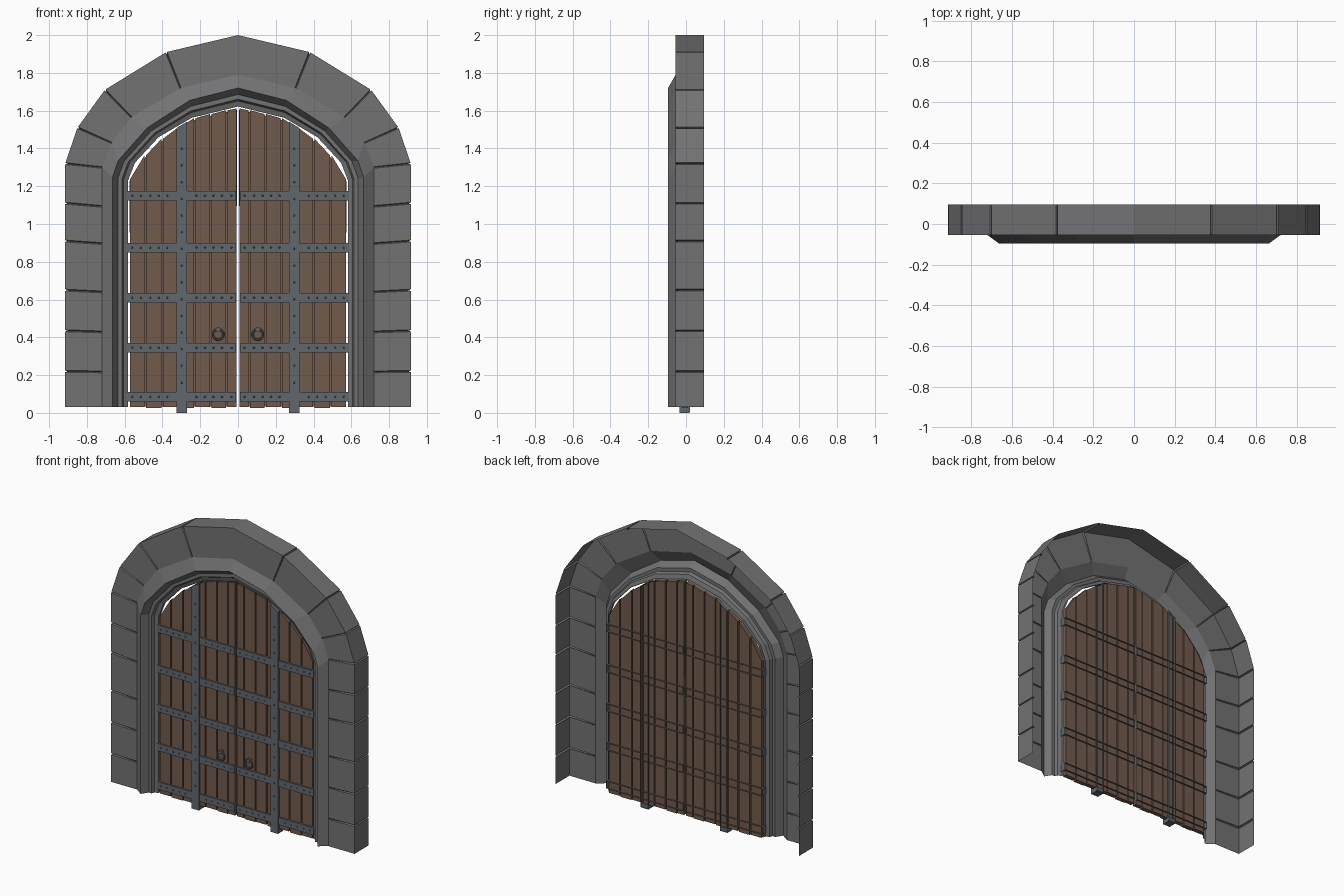
import bpy, bmesh, math
from mathutils import Vector, Matrix

if "Cube" in bpy.data.objects:
    bpy.data.objects.remove(bpy.data.objects["Cube"])


def material(name, rgb):
    m = bpy.data.materials.new(name)
    m.diffuse_color = (*rgb, 1)
    m.use_nodes = True
    m.node_tree.nodes["Principled BSDF"].inputs["Base Color"].default_value = m.diffuse_color
    return m


STONE = material("stone", (0.17, 0.17, 0.175))
WOOD = material("wood", (0.17, 0.105, 0.075))
IRON = material("iron", (0.12, 0.135, 0.155))


def finish(bm, name, mat, mirror=True, weld=False):
    me = bpy.data.meshes.new(name)
    bm.to_mesh(me)
    bm.free()
    ob = bpy.data.objects.new(name, me)
    bpy.context.collection.objects.link(ob)
    me.materials.append(mat)
    if mirror:
        mod = ob.modifiers.new("mirror", 'MIRROR')
        mod.use_mirror_merge = weld
        mod.merge_threshold = 0.0005
    return ob


def prism(bm, outline, y0, y1, back=True):
    """Extrude an x/z outline from y0 (front) to y1, optionally open at the back."""
    f = [bm.verts.new((x, y0, z)) for x, z in outline]
    b = [bm.verts.new((x, y1, z)) for x, z in outline]
    n = len(f)
    bm.faces.new(f)
    if back:
        bm.faces.new(b[::-1])
    for i in range(n):
        j = (i + 1) % n
        bm.faces.new((f[j], f[i], b[i], b[j]))


def rect(x0, x1, z0, z1):
    return [(x0, z0), (x1, z0), (x1, z1), (x0, z1)]


# Right half of the arch as four matching (x, z) guide lines, from the foot to the apex
OUTER = [(.915, .03), (.915, 1.32), (.85, 1.51), (.705, 1.71), (.38, 1.91), (0, 2.0)]
EDGE = [(.72, .03), (.72, 1.30), (.67, 1.43), (.565, 1.565), (.305, 1.72), (0, 1.79)]
LIP = [(.665, .03), (.665, 1.245), (.635, 1.335), (.48, 1.51), (.255, 1.655), (0, 1.72)]
INNER = [(.582, .03), (.582, 1.23), (.545, 1.325), (.42, 1.46), (.245, 1.562), (0, 1.622)]


def at(line, s):
    i = min(int(s), len(line) - 2)
    return Vector(line[i]).lerp(Vector(line[i + 1]), s - i)


def section(s, inset):
    """Arch cross-section at path position s; inset sinks the mortar joint."""
    o, e, l, n = (at(c, s) for c in (OUTER, EDGE, LIP, INNER))
    g = o.lerp(e, inset / (o - e).length)
    pts = [(g, .095), (g, -.055 + inset), (e, -.055), (l, -.095)]
    pts += [(l.lerp(n, t), y) for t, y in ((.35, -.05), (.6, -.05), (.7, -.03), (1, -.02), (1, .0))]
    return [(p.x, y, p.y) for p, y in pts]


# Stone surround: an open-backed shell swept along the arch with sunken joints
stations = [(0, 0)]
joints = [(z - .03) / 1.29 for z in (.22, .435, .65, .91, 1.11)] + [1, 2, 3, 4]
for s in joints:
    d_in = .005 / (at(OUTER, s) - at(OUTER, s - .1)).length * .1
    d_out = .005 / (at(OUTER, s + .1) - at(OUTER, s)).length * .1
    stations += [(s - d_in, 0), (s, .012), (s + d_out, 0)]
stations.append((5, 0))
bm = bmesh.new()
rows = [[bm.verts.new(p) for p in section(*st)] for st in stations]
for a, b in zip(rows, rows[1:]):
    for i in range(len(a) - 1):
        bm.faces.new((a[i], b[i], b[i + 1], a[i + 1]))
finish(bm, "stone_arch", STONE, weld=True)

# Door planks with slanted tops under the arch
TOP = [(.008, 1.612), (.06, 1.602), (.145, 1.582), (.23, 1.56), (.315, 1.51),
       (.40, 1.452), (.49, 1.365), (.577, 1.235)]
bm = bmesh.new()
for k, ((x0, z0), (x1, z1)) in enumerate(zip(TOP, TOP[1:])):
    g = .004
    foot = .03 - .004 * (k % 2)
    prism(bm, [(x0 + g * (k > 0), foot), (x1 - g, foot), (x1 - g, z1), (x0 + g * (k > 0), z0)], -.02, .01)
finish(bm, "door_planks", WOOD)

# Thin panel closing the grooves between the planks
bm = bmesh.new()
prism(bm, [(.01, .035), (.57, .035)] + [(x - .003, z - .008) for x, z in TOP[::-1]], -.008, -.002)
finish(bm, "door_core", WOOD)

# Iron straps: open-backed channels wrapped over the planks
BAND_Z = (.085, .345, .61, .875, 1.15)
bm = bmesh.new()
for z in BAND_Z:
    prism(bm, rect(.01, .587, z - .025, z + .025), -.03, .02, back=False)
finish(bm, "cross_straps", IRON)
bm = bmesh.new()
prism(bm, [(.27, .004), (.325, .004), (.325, 1.508), (.27, 1.542)], -.035, .022, back=False)
prism(bm, rect(.27, .325, 0, .03), -.035, .018)
finish(bm, "upright_straps", IRON)

# Rivets
bm = bmesh.new()
spots = [(x, z, -.032) for z in BAND_Z for x in (.035, .085, .13, .175, .22, .375, .42, .465, .515, .56)]
spots += [(.2975, .16 + .0885 * k, -.037) for k in range(15)]
for x, z, y in spots:
    bmesh.ops.create_cone(bm, cap_ends=True, segments=6, radius1=.006, radius2=.003, depth=.006,
                          matrix=Matrix.Translation((x, y, z)) @ Matrix.Rotation(math.pi / 2, 4, 'X'))
finish(bm, "rivets", IRON)

# Pull rings with their mounts
bm = bmesh.new()
N, M = 10, 6
ring = [[bm.verts.new((.105 + (.028 + .006 * math.cos(v)) * math.sin(u), -.035 + .006 * math.sin(v),
                       .415 + (.028 + .006 * math.cos(v)) * math.cos(u)))
         for v in (2 * math.pi * j / M for j in range(M))]
        for u in (2 * math.pi * i / N for i in range(N))]
for i in range(N):
    for j in range(M):
        a, b, k = ring[i], ring[(i + 1) % N], (j + 1) % M
        bm.faces.new((a[j], a[k], b[k], b[j]))
finish(bm, "pull_ring", IRON)
bm = bmesh.new()
prism(bm, [(.105 + .013 * math.cos(math.pi * k / 4), .442 + .013 * math.sin(math.pi * k / 4))
           for k in range(8)], -.044, -.018)
finish(bm, "ring_mount", IRON)
